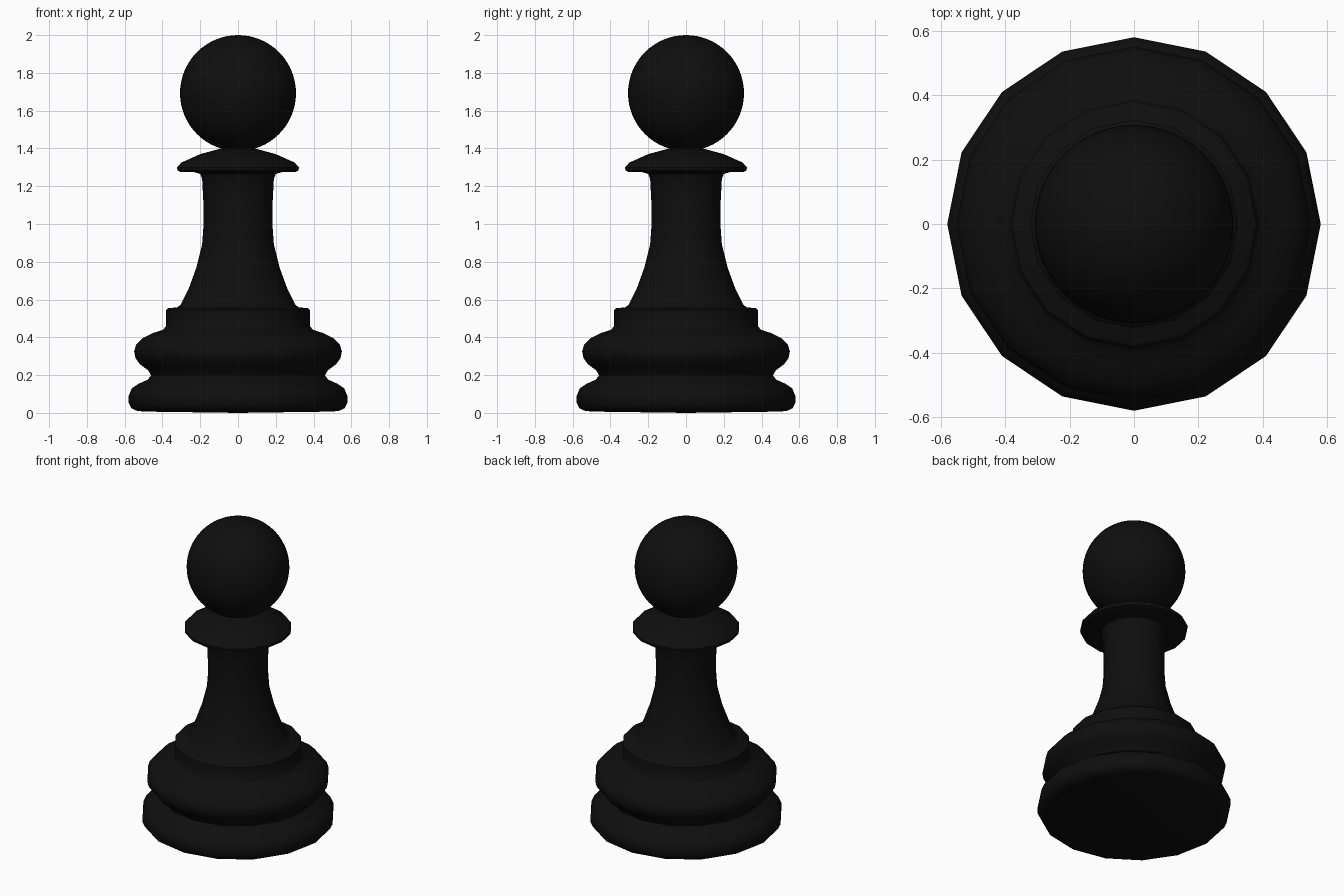
import bpy, bmesh, math

if "Cube" in bpy.data.objects:
    bpy.data.objects.remove(bpy.data.objects["Cube"])

black = bpy.data.materials.new("black")
black.diffuse_color = (0.0045, 0.0045, 0.0045, 1)
black.use_nodes = True
black.node_tree.nodes["Principled BSDF"].inputs["Base Color"].default_value = black.diffuse_color


def lathe(name, profile, sides):
    """Spin a (radius, height) profile about z; zero radius makes a pole."""
    bm = bmesh.new()
    rings = []
    for r, z in profile:
        n = 1 if r == 0 else sides
        rings.append([bm.verts.new((r * math.cos(2 * math.pi * i / sides),
                                    r * math.sin(2 * math.pi * i / sides), z))
                      for i in range(n)])
    for a, b in zip(rings, rings[1:]):
        for i in range(sides):
            j = (i + 1) % sides
            quad = [a[i % len(a)], a[j % len(a)], b[j % len(b)], b[i % len(b)]]
            bm.faces.new(list(dict.fromkeys(quad)))
    bmesh.ops.recalc_face_normals(bm, faces=bm.faces)
    mesh = bpy.data.meshes.new(name)
    bm.to_mesh(mesh)
    bm.free()
    obj = bpy.data.objects.new(name, mesh)
    bpy.context.collection.objects.link(obj)
    mesh.materials.append(black)
    bpy.ops.object.select_all(action='DESELECT')
    obj.select_set(True)
    bpy.context.view_layer.objects.active = obj
    bpy.ops.object.shade_smooth_by_angle(angle=math.radians(50))
    return obj


# Turned body: sixteen-sided foot, bulge, step, stem and collar
body_profile = [
    (0, 0), (0.50, 0.007), (0.54, 0.012), (0.565, 0.025), (0.579, 0.055),
    (0.579, 0.09), (0.562, 0.13), (0.525, 0.155), (0.48, 0.175),
    (0.46, 0.197), (0.475, 0.225), (0.52, 0.258), (0.543, 0.29),
    (0.55, 0.325), (0.54, 0.36), (0.505, 0.395), (0.45, 0.423),
    (0.395, 0.441), (0.381, 0.46), (0.381, 0.545), (0.37, 0.554),
    (0.32, 0.559), (0.302, 0.575), (0.26, 0.66), (0.22, 0.77),
    (0.19, 0.89), (0.182, 1.0), (0.184, 1.13), (0.19, 1.24),
    (0.20, 1.265), (0.23, 1.274), (0.30, 1.274), (0.32, 1.283),
    (0.323, 1.30), (0.30, 1.325), (0.20, 1.37), (0.10, 1.397), (0, 1.41)]
lathe("body", body_profile, 16)

# Smooth ball head
radius, centre, steps = 0.307, 1.693, 32
ball = [(0 if k in (0, steps) else radius * math.sin(math.pi * k / steps),
         centre - radius * math.cos(math.pi * k / steps)) for k in range(steps + 1)]
lathe("ball_head", ball, 64)
